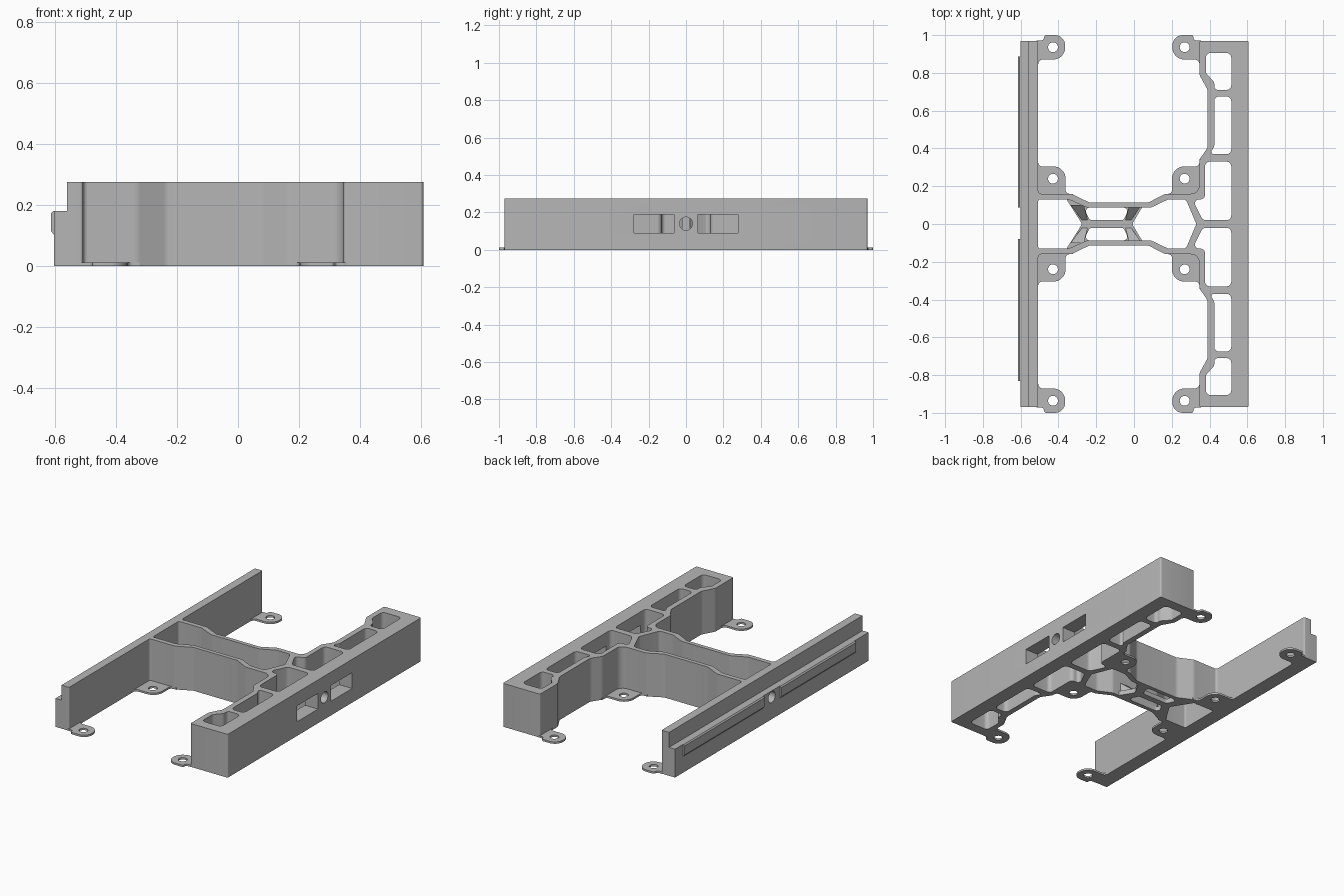
import bpy, bmesh, math
from mathutils import Vector, Matrix

if "Cube" in bpy.data.objects:
    bpy.data.objects.remove(bpy.data.objects["Cube"])

grey = bpy.data.materials.new("plain grey")
grey.use_nodes = True
grey.diffuse_color = (0.47, 0.47, 0.47, 1)
grey.node_tree.nodes["Principled BSDF"].inputs["Base Color"].default_value = grey.diffuse_color

HEIGHT, STEP, EAR = 0.275, 0.18, 0.012
parts = []


def rounded(points, radius, steps=6):
    """Round every corner; a third entry in a point overrides the radius."""
    out = []
    for i, p in enumerate(points):
        c = Vector(p[:2])
        a = Vector(points[i - 1][:2]) - c
        b = Vector(points[(i + 1) % len(points)][:2]) - c
        r = p[2] if len(p) > 2 else radius
        half = a.angle(b, 0) / 2
        if r == 0 or half > 1.55:
            out.append(c)
            continue
        t = min(r / math.tan(half), 0.49 * a.length, 0.49 * b.length)
        p1, p2, w = c + a.normalized() * t, c + b.normalized() * t, math.sin(half)
        for k in range(steps + 1):
            u = k / steps
            k1, kc, k2 = (1 - u) ** 2, 2 * w * u * (1 - u), u * u
            out.append((p1 * k1 + c * kc + p2 * k2) / (k1 + kc + k2))
    return out


def circle(x, y, r, n=32):
    return [Vector((x + r * math.cos(math.tau * i / n), y + r * math.sin(math.tau * i / n)))
            for i in range(n)]


def flip(points):
    return [Vector((p[0], -p[1])) for p in points]


def mirrored(points):
    """Close a half outline (y > 0) with its reflection."""
    return points + [(p[0], -p[1], *p[2:]) for p in reversed(points) if p[1] != 0]


# Matrices that send the extrusion along another axis
AXES = {"z": Matrix.Identity(4),
        "y": Matrix(((1, 0, 0, 0), (0, 0, 1, 0), (0, 1, 0, 0), (0, 0, 0, 1))),
        "x": Matrix(((0, 0, 1, 0), (1, 0, 0, 0), (0, 1, 0, 0), (0, 0, 0, 1)))}


def prism(name, loops, low, high, axis="z"):
    """Extrude an outline with holes between two levels."""
    curve = bpy.data.curves.new(name, "CURVE")
    curve.dimensions, curve.fill_mode = "2D", "BOTH"
    curve.extrude = (high - low) / 2
    for loop in loops:
        spline = curve.splines.new("POLY")
        spline.points.add(len(loop) - 1)
        for sp, p in zip(spline.points, loop):
            sp.co = (p[0], p[1], 0, 1)
        spline.use_cyclic_u = True
    temp = bpy.data.objects.new(name, curve)
    bpy.context.collection.objects.link(temp)
    graph = bpy.context.evaluated_depsgraph_get()
    mesh = bpy.data.meshes.new_from_object(temp.evaluated_get(graph))
    bpy.data.objects.remove(temp)
    mesh.transform(AXES[axis] @ Matrix.Translation((0, 0, (low + high) / 2)))
    bm = bmesh.new()
    bm.from_mesh(mesh)
    return finish(name, bm)


def finish(name, bm):
    bmesh.ops.remove_doubles(bm, verts=bm.verts, dist=1e-5)
    bmesh.ops.recalc_face_normals(bm, faces=bm.faces)
    mesh = bpy.data.meshes.new(name)
    bm.to_mesh(mesh)
    bm.free()
    mesh.materials.append(grey)
    obj = bpy.data.objects.new(name, mesh)
    bpy.context.collection.objects.link(obj)
    parts.append(obj)
    return obj


def cut(obj, cutters):
    for c in cutters:
        mod = obj.modifiers.new("cut", "BOOLEAN")
        mod.operation, mod.solver, mod.object = "DIFFERENCE", "EXACT", c
    graph = bpy.context.evaluated_depsgraph_get()
    mesh = bpy.data.meshes.new_from_object(obj.evaluated_get(graph))
    obj.modifiers.clear()
    obj.data = mesh


# Main frame: thin rail, two cross arms and the wide hollow rail
outline = mirrored([
    (-0.56, 0.97, 0), (-0.507, 0.97, 0.01), (-0.507, 0.16, 0.015), (-0.33, 0.16),
    (-0.235, 0.113), (0.075, 0.113), (0.165, 0.16), (0.346, 0.16), (0.346, 0.34),
    (0.39, 0.405), (0.39, 0.71), (0.346, 0.79), (0.346, 0.97, 0.01), (0.607, 0.97, 0.01)])
centre_cell = mirrored([
    (-0.507, 0.13, 0.01), (-0.345, 0.13), (-0.25, 0.087), (0.09, 0.087), (0.18, 0.13),
    (0.275, 0.13, 0.02), (0.33, 0, 0.02)])
pockets = [
    [(0.38, 0.905), (0.515, 0.905), (0.515, 0.71), (0.425, 0.71), (0.425, 0.75), (0.38, 0.8)],
    [(0.425, 0.675), (0.515, 0.675), (0.515, 0.37), (0.4, 0.37), (0.425, 0.41)],
    [(0.376, 0.33), (0.515, 0.33), (0.515, 0.02), (0.365, 0.02), (0.31, 0.13), (0.376, 0.13)]]
loops = [rounded(outline, 0.045), rounded(centre_cell, 0.045)]
for pocket in pockets:
    hole = rounded(pocket, 0.025)
    loops += [hole, flip(hole)]
frame = prism("frame", loops, 0, HEIGHT)

# Lower ledge along the outside of the thin rail
ledge = prism("rail_ledge", [[(-0.602, -0.97), (-0.56, -0.97), (-0.56, 0.97), (-0.602, 0.97)]],
              0, STEP)

# Openings: two windows and a round hole in the wide rail, a round hole in the thin rail
cutters = []
for s in (-1, 1):
    a, b = s * 0.065, s * 0.277
    cutters.append(prism("window_cutter", [[(a, 0.09), (b, 0.09), (b, 0.19), (a, 0.19)]],
                         0.5, 0.65, "x"))
cutters.append(prism("hole_cutter", [circle(0, 0.14, 0.035)], 0.5, 0.65, "x"))
rail_hole = prism("rail_hole_cutter", [circle(0, 0.14, 0.035)], -0.65, -0.48, "x")
cut(frame, cutters + [rail_hole])
cut(ledge, [rail_hole])
for c in cutters + [rail_hole]:
    parts.remove(c)
    bpy.data.objects.remove(c)

# Long ribs on the ledge's outer face
rib = [(-0.6, 0.1), (-0.613, 0.115), (-0.613, 0.172), (-0.606, STEP), (-0.6, STEP)]
prism("rear_rib", [rib], 0.087, 0.888, "y")
prism("front_rib", [rib], -0.83, -0.08, "y")

# Flat screw ears; first coordinate is the distance from the wall
end_ear = [(-0.02, 0.968, 0), (0, 0.972), (0.03, 0.972, 0.03), (0.03, 1, 0.03), (0.143, 1, 0.064),
           (0.143, 0.871, 0.064), (0, 0.871, 0.03), (0, 0.82, 0), (-0.02, 0.82, 0)]
inner_ear = [(-0.02, 0.145, 0), (0.185, 0.145, 0), (0.185, 0.16, 0), (0.145, 0.16, 0.025),
             (0.145, 0.305, 0.065), (0, 0.305, 0.035), (0, 0.345, 0), (-0.02, 0.345, 0)]
for side, wall, d in (("right", -0.507, 1), ("left", 0.346, -1)):
    for kind, shape, cy in (("end", end_ear, 0.936), ("inner", inner_ear, 0.24)):
        plan = [(wall + d * p[0], p[1]) for p in rounded(shape, 0.02, 8)]
        ring = circle(wall + d * 0.078, cy, 0.026)
        prism(f"{side}_rear_{kind}_ear", [plan, ring], 0, EAR)
        prism(f"{side}_front_{kind}_ear", [flip(plan), flip(ring)], 0, EAR)

# Low brace between the cross arms
brace = mirrored([(-0.36, 0.135, 0), (-0.22, 0.1, 0), (0, 0.1, 0), (0.05, 0.1, 0),
                  (-0.01, 0, 0.02)]) + [(-0.275, 0, 0.02)]
slot = rounded([(-0.265, 0.087), (-0.025, 0.087), (-0.055, 0.02), (-0.235, 0.02)], 0.02)
prism("centre_brace", [rounded(brace, 0.02), slot, flip(slot)], 0, 0.03)

# Sloping gussets that carry the brace up the arms
for near, far in (((-0.275, -0.245), (-0.335, -0.265)), ((-0.045, -0.015), (-0.025, 0.04))):
    for s in (-1, 1):
        bm = bmesh.new()
        bottom = [bm.verts.new((x, s * y, 0.01)) for x, y in (
            (near[0], 0.02), (near[1], 0.02), (far[1], 0.1), (far[0], 0.1))]
        top = [bm.verts.new((v.co.x, v.co.y, 0.1 if abs(v.co.y) > 0.05 else 0.028))
               for v in bottom]
        bm.faces.new(bottom)
        bm.faces.new(top)
        for i in range(4):
            j = (i + 1) % 4
            bm.faces.new((bottom[i], bottom[j], top[j], top[i]))
        finish("brace_gusset", bm)

# Smooth the rounded corners, keep the edges sharp
bpy.ops.object.select_all(action="DESELECT")
for obj in parts:
    obj.select_set(True)
bpy.context.view_layer.objects.active = frame
bpy.ops.object.shade_smooth_by_angle(angle=math.radians(30))
